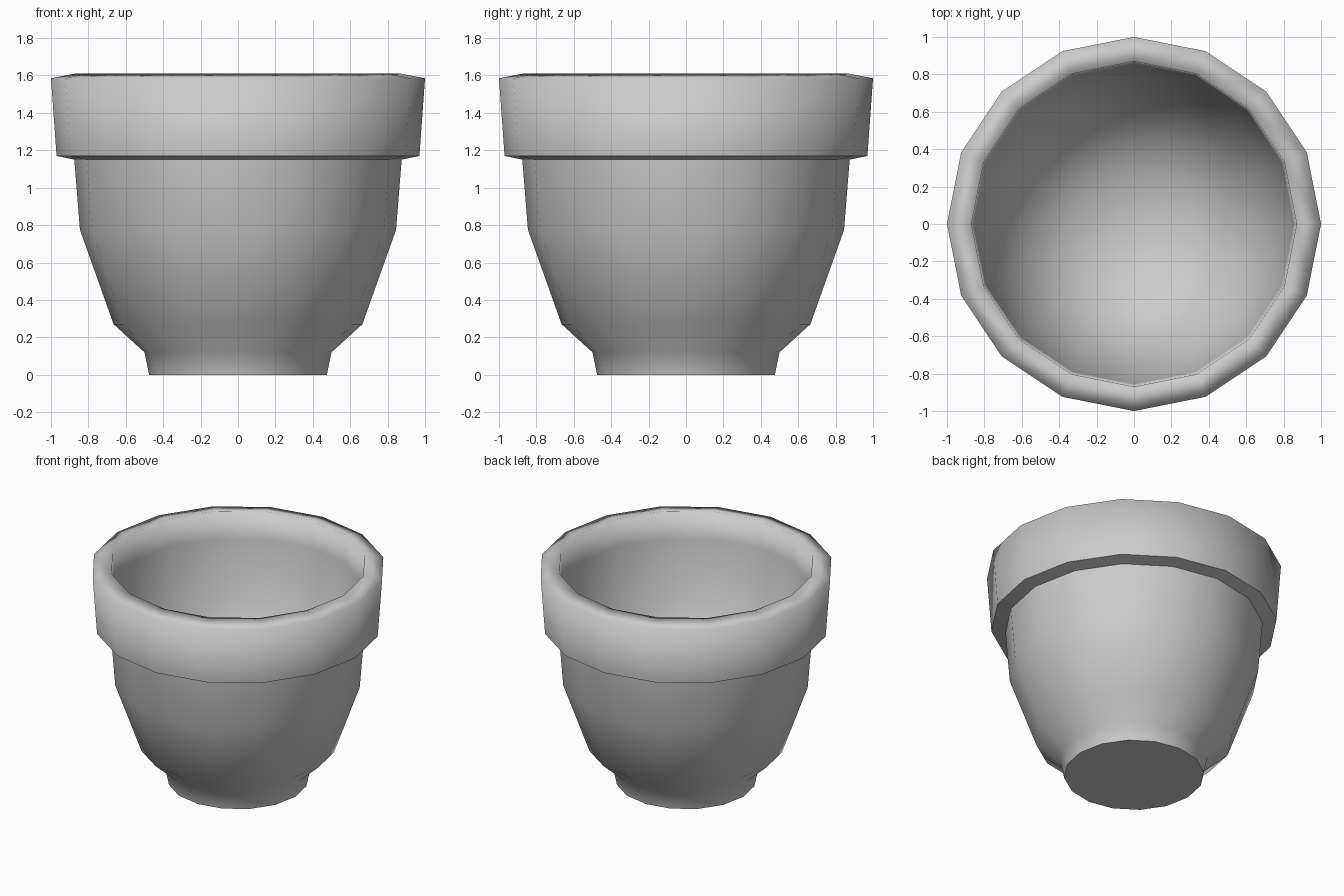
import bpy
import bmesh
from math import cos, sin, pi

cube = bpy.data.objects.get("Cube")
if cube:
    bpy.data.objects.remove(cube, do_unlink=True)

SIDES = 16

# Single plain grey for the whole pot
grey = bpy.data.materials.new("plain_grey")
grey.use_nodes = True
colour = (0.6, 0.6, 0.6, 1)
grey.diffuse_color = colour
grey.node_tree.nodes["Principled BSDF"].inputs["Base Color"].default_value = colour

# Half section as (radius, height, sharp edge), from the foot up and down inside
section = [
    (0.475, 0.0, True),     # foot
    (0.50, 0.12, False),
    (0.665, 0.27, False),   # body
    (0.845, 0.775, False),
    (0.875, 1.15, True),
    (0.97, 1.17, True),     # collar
    (1.0, 1.585, False),
    (0.87, 1.61, False),    # lip
    (0.855, 1.41, False),   # inner bowl
    (0.77, 0.97, False),
    (0.58, 0.60, False),
    (0.32, 0.42, False),
]


def ring(bm, radius, height):
    return [bm.verts.new((radius * cos(2 * pi * i / SIDES),
                          radius * sin(2 * pi * i / SIDES), height))
            for i in range(SIDES)]


def lathe(name, profile, centre_height):
    bm = bmesh.new()
    rings = [ring(bm, r, z) for r, z, _ in profile]
    # Walls between neighbouring rings
    for low, high in zip(rings, rings[1:]):
        for i in range(SIDES):
            j = (i + 1) % SIDES
            bm.faces.new((low[i], low[j], high[j], high[i]))
    # Flat underside and inner floor
    bm.faces.new(rings[0][::-1])
    centre = bm.verts.new((0, 0, centre_height))
    for i in range(SIDES):
        bm.faces.new((rings[-1][i], rings[-1][(i + 1) % SIDES], centre))
    for face in bm.faces:
        face.smooth = True
    # Crisp creases
    for verts, (_, _, sharp) in zip(rings, profile):
        for i in range(SIDES):
            bm.edges.get((verts[i], verts[(i + 1) % SIDES])).smooth = not sharp
    mesh = bpy.data.meshes.new(name)
    bm.to_mesh(mesh)
    bm.free()
    mesh.materials.append(grey)
    obj = bpy.data.objects.new(name, mesh)
    bpy.context.collection.objects.link(obj)


lathe("flower_pot", section, 0.37)
